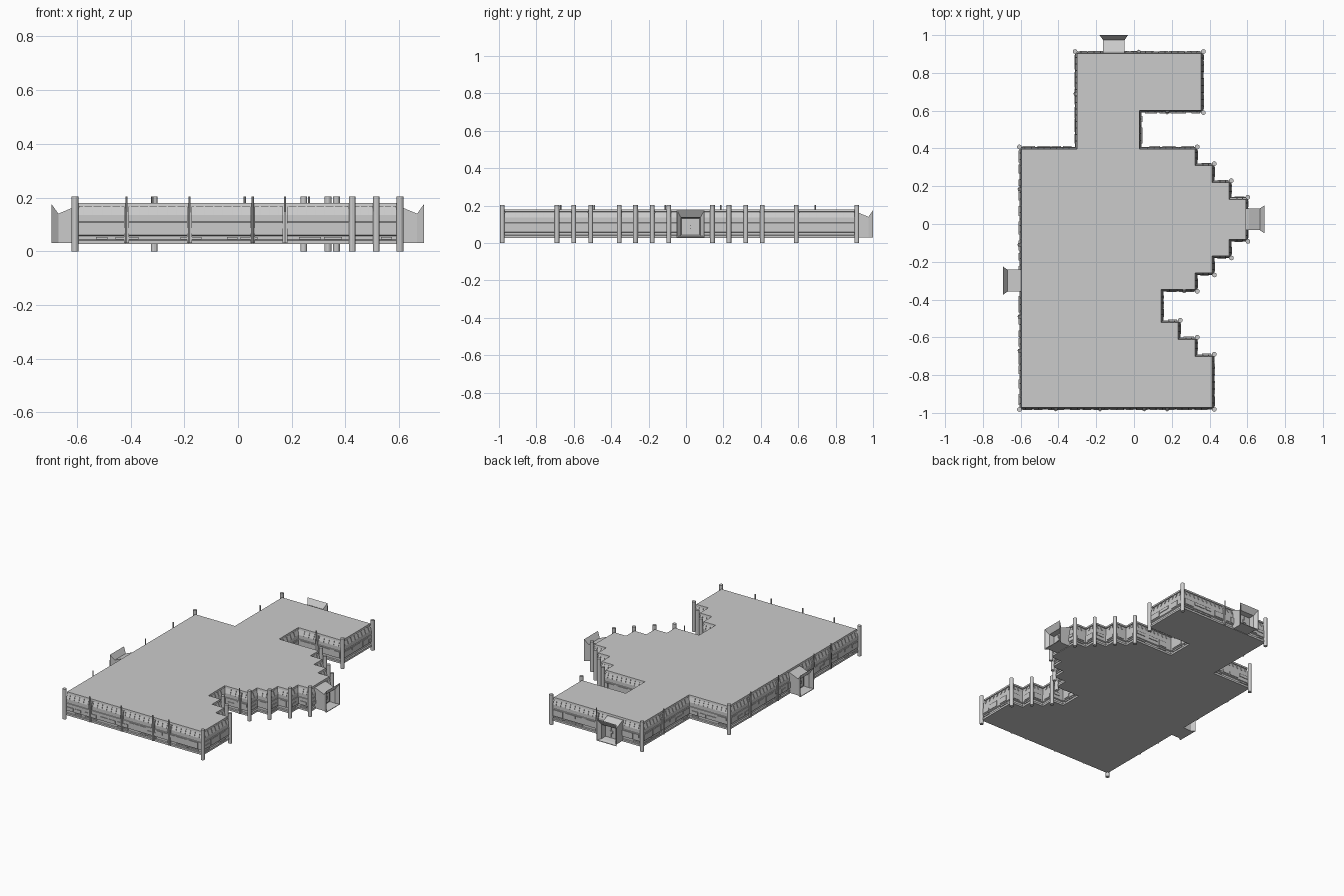
import bpy, bmesh, math, random
from mathutils import Vector

if "Cube" in bpy.data.objects:
    bpy.data.objects.remove(bpy.data.objects["Cube"])

random.seed(4)

# Stepped floor plan, counter-clockwise
PLAN = [(-.607, -.982), (.425, -.982), (.425, -.69), (.335, -.69), (.335, -.6), (.245, -.6),
        (.245, -.51), (.155, -.51), (.155, -.357), (.335, -.357), (.335, -.27), (.425, -.27),
        (.425, -.18), (.515, -.18), (.515, -.092), (.603, -.092), (.603, .142), (.515, .142),
        (.515, .23), (.425, .23), (.425, .32), (.335, .32), (.335, .408), (.04, .408),
        (.04, .59), (.367, .59), (.367, .913), (-.312, .913), (-.312, .408), (-.607, .408)]
PTS = [Vector(p) for p in PLAN]
N = len(PTS)


def finish(name, bm):
    bmesh.ops.recalc_face_normals(bm, faces=bm.faces)
    me = bpy.data.meshes.new(name)
    bm.to_mesh(me)
    bm.free()
    ob = bpy.data.objects.new(name, me)
    bpy.context.collection.objects.link(ob)
    return ob


def loft(bm, rings):
    """Skin closed rings of points and cap both ends."""
    vs = [[bm.verts.new(p) for p in r] for r in rings]
    n = len(vs[0])
    for a, b in zip(vs, vs[1:]):
        for i in range(n):
            j = (i + 1) % n
            bm.faces.new((a[i], a[j], b[j], b[i]))
    bm.faces.new(vs[0][::-1])
    bm.faces.new(vs[-1])


def frame(i):
    """Start point, direction, outward normal and length of a wall."""
    p, q = PTS[i], PTS[(i + 1) % N]
    d = (q - p).normalized()
    return p, d, Vector((d.y, -d.x)), (q - p).length


def wall_box(bm, i, t0, t1, z0, z1, low, high, depth=.008):
    """Box on wall i; its outer face leans from offset low to offset high."""
    p, d, n, _ = frame(i)
    rings = []
    for z, o in ((z0, low), (z1, high)):
        rings.append([(*(p + d * t + n * k), z) for t, k in
                      ((t0, o - depth), (t0, o), (t1, o), (t1, o - depth))])
    loft(bm, rings)


def post(bm, x, y, r, z0, z1, seg=10):
    loft(bm, [[(x + r * math.cos(2 * math.pi * k / seg), y + r * math.sin(2 * math.pi * k / seg), z)
               for k in range(seg)] for z in (z0, z1)])


# Main hull: wall profile (offset, height) carried round the plan
PROFILE = [(0, .027), (0, .04), (-.007, .043), (-.007, .056), (0, .06), (0, .108),
           (-.003, .11), (-.003, .135), (-.015, .166), (-.009, .167), (-.011, .18)]
bm = bmesh.new()
rings = []
for off, z in PROFILE:
    rings.append([(*(PTS[i] + (frame(i - 1 if i else N - 1)[2] + frame(i)[2]) * off), z)
                  for i in range(N)])
loft(bm, rings)
finish("hull", bm)

# Window mullions on the sloped band
bm = bmesh.new()
for i in range(N):
    L = frame(i)[3]
    count = max(2, round((L - .03) / .035))
    for k in range(count):
        t = .015 + (L - .03) * (k + .5) / count
        wall_box(bm, i, t - .003, t + .003, .135, .166, 0, -.011)
finish("window_mullions", bm)

# Irregular raised cladding plates and lower conduits
bm = bmesh.new()
for i in range(N):
    L = frame(i)[3]
    t = .018
    while t < L - .035:
        w = min(random.uniform(.035, .09), L - .018 - t)
        lo, hi = random.choice([(.066, .086), (.066, .104), (.084, .104)])
        wall_box(bm, i, t, t + w, lo, hi, .004, .004)
        if random.random() < .5:
            wall_box(bm, i, t, t + w, .044, .053, .001, .001)
        t += w + random.choice([.005, .012, .03])
finish("cladding_plates", bm)

# Round posts at every outer corner
bm = bmesh.new()
for i in range(N):
    a, b = frame((i - 1) % N)[1], frame(i)[1]
    if a.x * b.y - a.y * b.x > 0:
        post(bm, *PTS[i], .0125, 0, .203, 12)
finish("corner_posts", bm)

# Slim wall ribs topped by thin rods
RIBS = {0: [.192, .427, .662, .782], 8: [.11], 24: [.135], 26: [.342], 27: [.223],
        29: [.223, .518, .898, 1.078]}
bm = bmesh.new()
for i, ts in RIBS.items():
    p, d, n, _ = frame(i)
    for t in ts:
        c = p + d * t
        wall_box(bm, i, t - .009, t + .009, .03, .135, .006, .006, .012)
        wall_box(bm, i, t - .009, t + .009, .135, .166, .006, -.004, .014)
        post(bm, *(c + n * .006), .004, .03, .203, 8)
finish("wall_ribs", bm)

# Docking ports: neck, flared collar, recessed mouth (distance, half width, bottom, top)
SECTION = [(-.015, .058, .03, .165), (.002, .058, .03, .165), (.062, .058, .03, .14),
           (.087, .075, .03, .175), (.087, .071, .034, .171), (.066, .052, .04, .136),
           (.03, .048, .044, .132)]
for name, c, n in (("right_port", (.605, .025), (1, 0)), ("left_port", (-.607, -.3), (-1, 0)),
                   ("back_port", (-.107, .913), (0, 1))):
    c, n = Vector(c), Vector(n)
    s = Vector((-n.y, n.x))
    bm = bmesh.new()
    loft(bm, [[(*(c + n * d + s * k), z) for k, z in ((-w, lo), (w, lo), (w, hi), (-w, hi))]
              for d, w, lo, hi in SECTION])
    finish(name, bm)
    # Door panels inside the mouth
    bm = bmesh.new()
    for k0, k1, z0, z1 in ((-.036, -.003, .052, .122), (.003, .036, .052, .122),
                           (-.012, .012, .078, .096)):
        e = .04 if z0 > .06 else .035
        loft(bm, [[(*(c + n * d + s * k), z) for k, z in ((k0, z0), (k1, z0), (k1, z1), (k0, z1))]
                  for d in (.027, e)])
    finish(name + "_door", bm)
